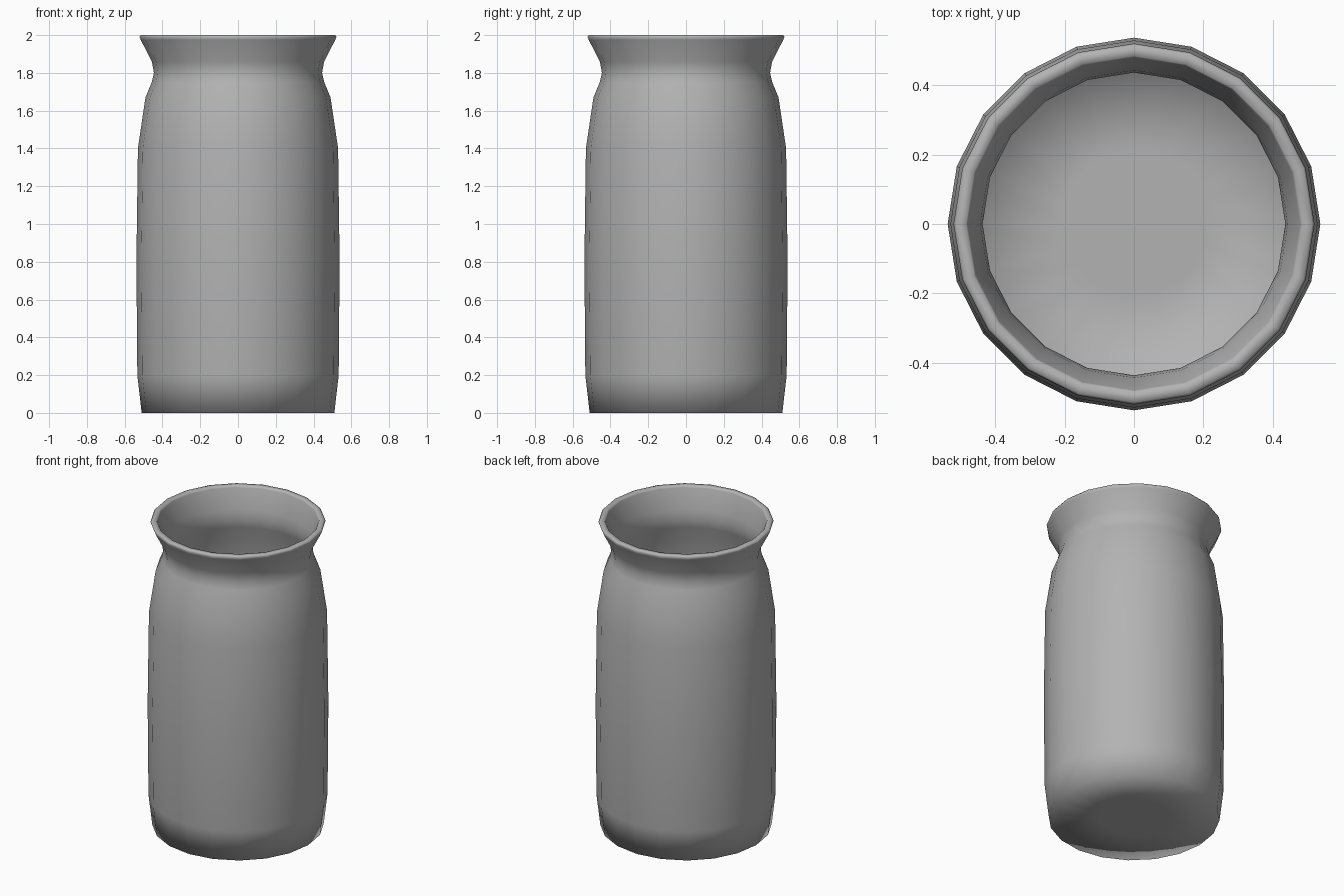
import bpy, bmesh
from math import pi, cos, sin

if "Cube" in bpy.data.objects:
    bpy.data.objects.remove(bpy.data.objects["Cube"])

SIDES = 20

# Outer wall from foot to rim, then inner wall back down to the floor (radius, height)
profile = [
    (0.21, 0.0), (0.51, 0.0), (0.533, 0.2), (0.538, 0.8), (0.53, 1.4),
    (0.49, 1.67), (0.457, 1.75), (0.445, 1.8), (0.456, 1.86),
    (0.515, 1.975), (0.521, 1.99), (0.515, 2.0), (0.485, 2.0), (0.480, 1.988),
    (0.444, 1.86), (0.437, 1.8), (0.446, 1.745), (0.478, 1.665),
    (0.517, 1.395), (0.525, 0.8), (0.52, 0.2), (0.495, 0.02), (0.21, 0.02),
]


def lathe(name, points):
    bm = bmesh.new()
    rings = [[bm.verts.new((r * cos(2 * pi * i / SIDES), r * sin(2 * pi * i / SIDES), z))
              for i in range(SIDES)] for r, z in points]
    for low, high in zip(rings, rings[1:]):
        for i in range(SIDES):
            j = (i + 1) % SIDES
            bm.faces.new((low[i], low[j], high[j], high[i]))
    # Close the underside and the inner floor
    bm.faces.new(rings[0][::-1])
    bm.faces.new(rings[-1])
    bmesh.ops.recalc_face_normals(bm, faces=bm.faces[:])
    for f in bm.faces:
        f.smooth = True
    mesh = bpy.data.meshes.new(name)
    bm.to_mesh(mesh)
    bm.free()
    obj = bpy.data.objects.new(name, mesh)
    bpy.context.collection.objects.link(obj)
    return obj


# Jar body with flared lip
jar = lathe("jar", profile)

# Dark grey finish
grey = bpy.data.materials.new("dark_grey")
grey.diffuse_color = (0.45, 0.45, 0.45, 1.0)
grey.use_nodes = True
grey.node_tree.nodes["Principled BSDF"].inputs["Base Color"].default_value = grey.diffuse_color
jar.data.materials.append(grey)
